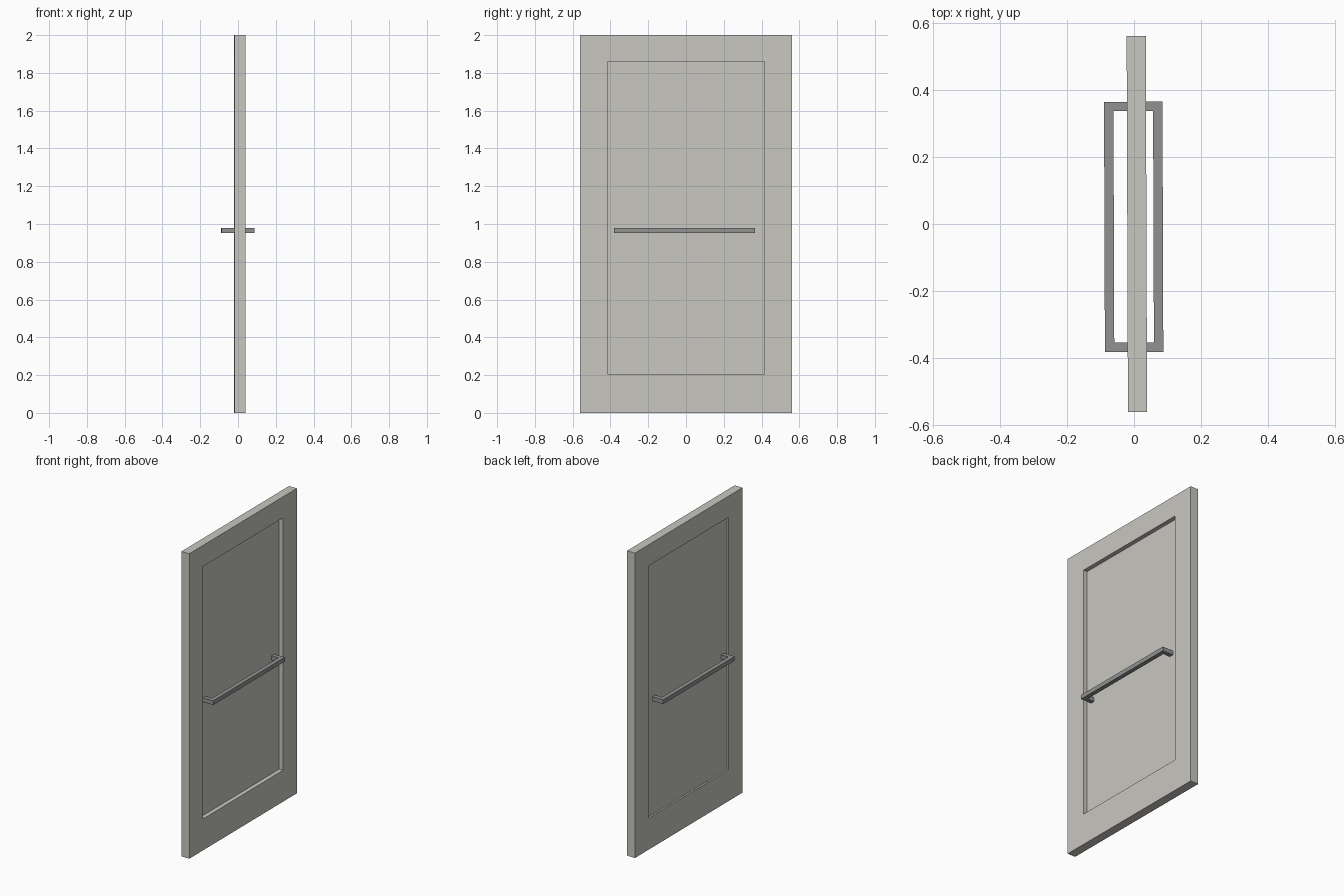
import bpy
import bmesh
from math import radians
from mathutils import Matrix

cube = bpy.data.objects.get("Cube")
if cube:
    bpy.data.objects.remove(cube, do_unlink=True)

TURN = Matrix.Rotation(radians(0.2), 4, 'Z')


def material(name, color):
    mat = bpy.data.materials.new(name)
    mat.use_nodes = True
    mat.diffuse_color = color
    mat.node_tree.nodes["Principled BSDF"].inputs["Base Color"].default_value = color
    return mat


def finish(name, bm, mat):
    bmesh.ops.recalc_face_normals(bm, faces=bm.faces)
    mesh = bpy.data.meshes.new(name)
    bm.to_mesh(mesh)
    bm.free()
    mesh.materials.append(mat)
    obj = bpy.data.objects.new(name, mesh)
    obj.matrix_world = TURN
    bpy.context.collection.objects.link(obj)
    return obj


def frame(name, x, outer, inner, mat):
    """Rectangular ring in the YZ plane, extruded along X; rects are (y0, y1, z0, z1)."""
    bm = bmesh.new()
    loops = []
    for y0, y1, z0, z1 in (outer, inner):
        corners = ((y0, z0), (y1, z0), (y1, z1), (y0, z1))
        loops.append([bm.verts.new((x[0], y, z)) for y, z in corners])
    a, b = loops
    faces = [bm.faces.new((a[i], a[i - 1], b[i - 1], b[i])) for i in range(4)]
    new = bmesh.ops.extrude_face_region(bm, geom=faces, use_keep_orig=True)["geom"]
    moved = [v for v in new if isinstance(v, bmesh.types.BMVert)]
    bmesh.ops.translate(bm, verts=moved, vec=(x[1] - x[0], 0, 0))
    return finish(name, bm, mat)


def box(name, x, y, z, mat):
    bm = bmesh.new()
    size = [b - a for a, b in (x, y, z)]
    mid = [(a + b) / 2 for a, b in (x, y, z)]
    bmesh.ops.create_cube(bm, size=1, matrix=Matrix.Translation(mid) @ Matrix.Diagonal((*size, 1)))
    return finish(name, bm, mat)


def handle(name, bar, wall, mat):
    """U-shaped pull: outer bar face at x = bar, posts ending at x = wall."""
    t = 0.028 if wall > bar else -0.028
    y0, y1 = -0.381, 0.364
    s = abs(t)
    outline = ((wall, y0), (bar, y0), (bar, y1), (wall, y1),
               (wall, y1 - s), (bar + t, y1 - s), (bar + t, y0 + s), (wall, y0 + s))
    bm = bmesh.new()
    face = bm.faces.new([bm.verts.new((x, y, 0.952)) for x, y in outline])
    new = bmesh.ops.extrude_face_region(bm, geom=[face], use_keep_orig=True)["geom"]
    moved = [v for v in new if isinstance(v, bmesh.types.BMVert)]
    bmesh.ops.translate(bm, verts=moved, vec=(0, 0, s))
    return finish(name, bm, mat)


door_paint = material("warm grey paint", (0.58, 0.57, 0.53, 1))
metal = material("grey metal", (0.29, 0.285, 0.285, 1))

# Door surround with the recessed panel set inside it
opening = (-0.416, 0.416, 0.206, 1.861)
frame("door_frame", (-0.02, 0.037), (-0.56, 0.56, 0, 2), opening, door_paint)
box("door_panel", (-0.009, 0.009), opening[:2], opening[2:], door_paint)

# Pull handles on both sides, posts resting on the panel
handle("right_handle", -0.088, -0.009, metal)
handle("left_handle", 0.086, 0.009, metal)
